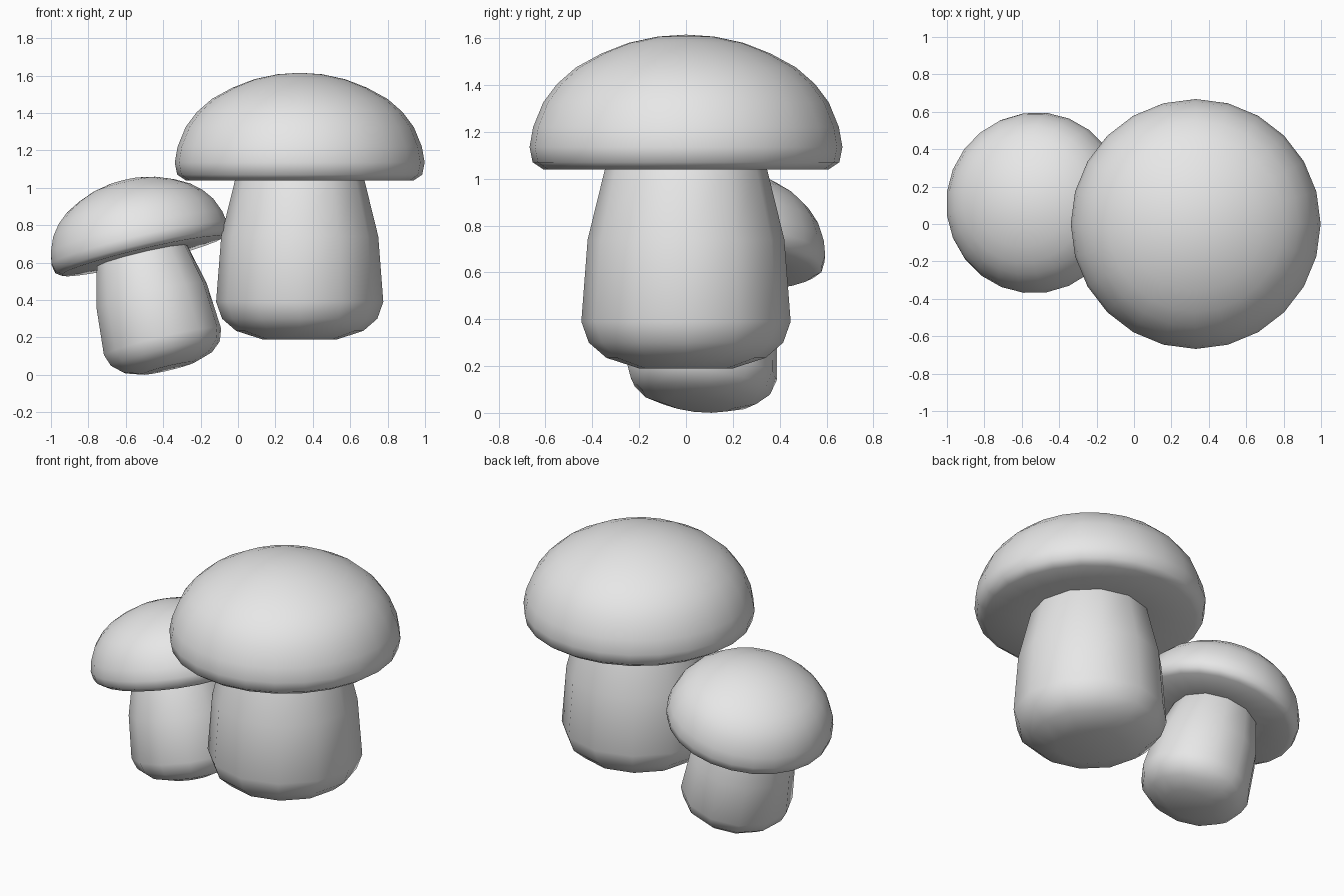
import bpy
import bmesh
from math import radians, sin, cos, tau
from mathutils import Matrix

cube = bpy.data.objects.get("Cube")
if cube:
    bpy.data.objects.remove(cube, do_unlink=True)

grey = bpy.data.materials.new("plain_grey")
grey.use_nodes = True
grey.diffuse_color = (0.8, 0.8, 0.8, 1)
grey.node_tree.nodes["Principled BSDF"].inputs["Base Color"].default_value = (0.8, 0.8, 0.8, 1)

# Profiles as (radius, height above the stem base), bottom to top
STEM = [(0, 0), (0.2, 0), (0.34, 0.045), (0.415, 0.11), (0.447, 0.2),
        (0.42, 0.55), (0.345, 0.855), (0.3, 0.95)]
CAP = [(0, 0.85), (0.35, 0.85), (0.61, 0.85), (0.655, 0.88), (0.668, 0.945),
       (0.653, 1.03), (0.61, 1.135), (0.55, 1.215), (0.47, 1.285),
       (0.36, 1.345), (0.245, 1.39), (0.12, 1.417), (0, 1.425)]


def lathe(name, profile, sides, matrix):
    """Revolve a profile round z; zero radii become poles."""
    bm = bmesh.new()
    rings = []
    for r, z in profile:
        if r == 0:
            rings.append([bm.verts.new((0, 0, z))] * sides)
        else:
            rings.append([bm.verts.new((r * cos(tau * i / sides), r * sin(tau * i / sides), z))
                          for i in range(sides)])
    for low, high in zip(rings, rings[1:]):
        for i in range(sides):
            j = (i + 1) % sides
            corners = dict.fromkeys((low[i], low[j], high[j], high[i]))
            bm.faces.new(list(corners))
    # Close an open top
    if profile[-1][0] > 0:
        bm.faces.new(rings[-1])
    bmesh.ops.recalc_face_normals(bm, faces=bm.faces)
    for face in bm.faces:
        face.smooth = True
    mesh = bpy.data.meshes.new(name)
    bm.to_mesh(mesh)
    bm.free()
    mesh.materials.append(grey)
    obj = bpy.data.objects.new(name, mesh)
    obj.matrix_world = matrix
    bpy.context.collection.objects.link(obj)


def mushroom(prefix, base, scale, lean_x=0, lean_y=0, spin=0):
    matrix = (Matrix.Translation(base)
              @ Matrix.Rotation(radians(lean_x), 4, 'X')
              @ Matrix.Rotation(radians(lean_y), 4, 'Y')
              @ Matrix.Rotation(radians(spin), 4, 'Z')
              @ Matrix.Scale(scale, 4))
    lathe(prefix + "_stem", STEM, 12, matrix)
    lathe(prefix + "_cap", CAP, 24, matrix)


# Upright large mushroom and leaning small one
mushroom("large_mushroom", (0.33, 0, 0.19), 1)
mushroom("small_mushroom", (-0.37, 0.055, 0.036), 0.727, lean_x=-5, lean_y=-13.3, spin=7.5)
